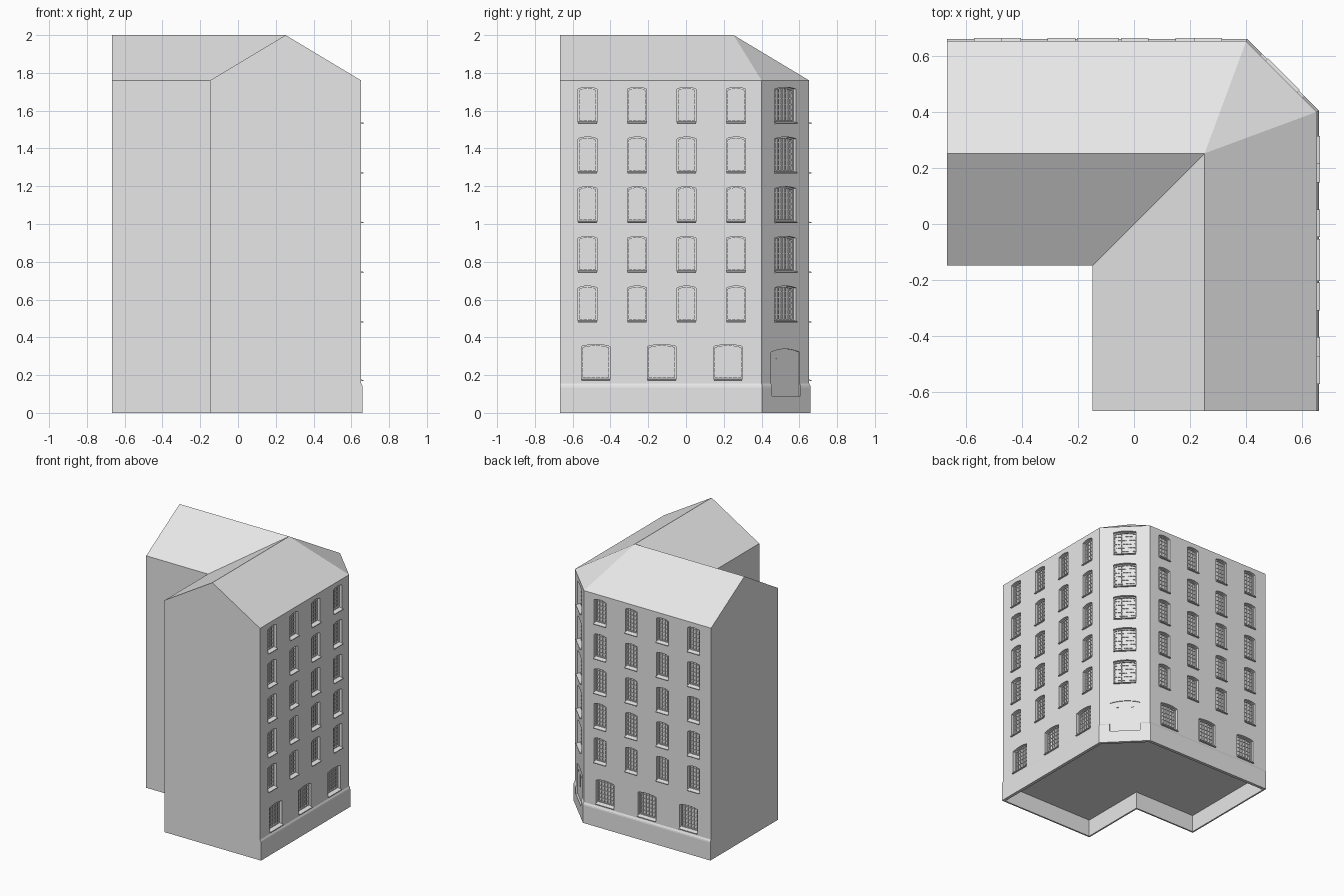
import bpy, bmesh, math
from mathutils import Vector

if "Cube" in bpy.data.objects:
    bpy.data.objects.remove(bpy.data.objects["Cube"])

grey = bpy.data.materials.new("pale_grey")
grey.diffuse_color = (0.8, 0.8, 0.8, 1)
grey.use_nodes = True
grey.node_tree.nodes["Principled BSDF"].inputs["Base Color"].default_value = grey.diffuse_color

A, C, G, N = 0.652, 0.400, -0.667, -0.148   # street wall, chamfer, gable, courtyard
RIDGE, EAVE, TOP = 0.252, 1.76, 2.0
DEPTH = 0.03                                # window recess


def finish(bm, name):
    bmesh.ops.recalc_face_normals(bm, faces=bm.faces)
    me = bpy.data.meshes.new(name)
    bm.to_mesh(me)
    bm.free()
    ob = bpy.data.objects.new(name, me)
    bpy.context.collection.objects.link(ob)
    me.materials.append(grey)
    return ob


# L-shaped footprint: d moves the street walls out, e moves the other walls in
def footprint(d, e=0.0):
    a, c, g, n = A + d, C + d * 0.414, G + e, N + e
    return [(g, n), (n, n), (n, g), (a, g), (a, c), (c, a), (g, a)]


# Body: hollow skirt, plinth with moulded top, walls and hipped L roof
bm = bmesh.new()
rings = []
for d, e, z in [(-0.015, 0.012, 0.13), (-0.015, 0.012, 0), (0.008, 0, 0), (0.008, 0, 0.135),
                (0.006, 0, 0.145), (0.003, 0, 0.15), (0, 0, 0.156), (0, 0, EAVE)]:
    rings.append([bm.verts.new((x, y, z)) for x, y in footprint(d, e)])
for lo, hi in zip(rings, rings[1:]):
    for i in range(7):
        j = (i + 1) % 7
        bm.faces.new((lo[i], lo[j], hi[j], hi[i]))
bm.faces.new(rings[0])
a, b, c, d, e, f, g = rings[-1]
r0, r1, r2 = [bm.verts.new((x, y, TOP)) for x, y in [(G, RIDGE), (RIDGE, RIDGE), (RIDGE, G)]]
for face in [(a, b, r1, r0), (b, c, r2, r1), (c, d, r2), (d, e, r1, r2),
             (e, f, r1), (f, g, r0, r1), (g, a, r0)]:
    bm.faces.new(face)
body = finish(bm, "building_body")


# Wall frames: map (along, outward, height) to world space
def wall(origin, u, n):
    o, u, n = Vector(origin), Vector(u).normalized(), Vector(n).normalized()
    return lambda p: o + u * p[0] + n * p[1] + Vector((0, 0, p[2]))


right = wall((A, 0, 0), (0, 1, 0), (1, 0, 0))
back = wall((0, A, 0), (1, 0, 0), (0, 1, 0))
mid = (A + C) / 2
corner = wall((mid, mid, 0), (1, -1, 0), (1, 1, 0))


# Opening outline with a shallow arched top, as (along, height) points
def arch(u, hw, z0, top, rise):
    pts = [(u - hw, z0), (u + hw, z0)]
    for i in range(9):
        t = 1 - i / 4
        pts.append((u + hw * t, top - rise * t * t))
    return pts


def prism(bm, m, pts, n0, n1):
    lo = [bm.verts.new(m((u, n0, z))) for u, z in pts]
    hi = [bm.verts.new(m((u, n1, z))) for u, z in pts]
    k = len(pts)
    for i in range(k):
        bm.faces.new((lo[i], lo[(i + 1) % k], hi[(i + 1) % k], hi[i]))
    bm.faces.new(lo)
    bm.faces.new(hi)


def bar(bm, m, u0, u1, z0, z1, n0, n1):
    prism(bm, m, [(u0, z0), (u1, z0), (u1, z1), (u0, z1)], n0, n1)


# Arched border between an outer and inner outline
def border(bm, m, out, inn, n0, n1):
    k = len(out)
    vs = [[bm.verts.new(m((u, n, z))) for u, z in pts]
          for pts, n in [(out, n0), (out, n1), (inn, n1), (inn, n0)]]
    for p, q in zip(vs, vs[1:] + vs[:1]):
        for i in range(k):
            j = (i + 1) % k
            bm.faces.new((p[i], p[j], q[j], q[i]))


cut, frames, sills = bmesh.new(), bmesh.new(), bmesh.new()


def window(m, u, hw, z0, top, cols, rows):
    rise, t = 0.010, 0.007
    prism(cut, m, arch(u, hw, z0, top, rise), -DEPTH, 0.05)
    zb = z0 + 0.012
    border(frames, m, arch(u, hw, zb, top, rise), arch(u, hw - t, zb + t, top - t, rise),
           -DEPTH - 0.001, -DEPTH + 0.010)
    # glazing bars
    for i in range(1, cols):
        x = u - hw + 2 * hw * i / cols
        zt = top - rise * ((x - u) / hw) ** 2 - t / 2
        bar(frames, m, x - 0.0025, x + 0.0025, zb, zt, -DEPTH - 0.001, -DEPTH + 0.006)
    for i in range(1, rows):
        z = zb + (top - zb) * i / rows
        bar(frames, m, u - hw, u + hw, z - 0.0025, z + 0.0025, -DEPTH - 0.001, -DEPTH + 0.005)
    # sloping sill
    prof = [(-DEPTH, z0), (0.012, z0), (0.012, z0 + 0.006), (-DEPTH, z0 + 0.014)]
    ends = [[sills.verts.new(m((x, n, z))) for n, z in prof] for x in (u - hw + .0005, u + hw - .0005)]
    for i in range(4):
        j = (i + 1) % 4
        sills.faces.new((ends[0][i], ends[0][j], ends[1][j], ends[1][i]))
    sills.faces.new(ends[0])
    sills.faces.new(ends[1])


# Five upper storeys and the wide ground-floor windows
for k in range(5):
    z = 0.478 + 0.263 * k
    for m in (right, back):
        for i in range(4):
            window(m, -0.521 + 0.262 * i, 0.05, z, z + 0.194, 4, 6)
    window(corner, 0, 0.081, z, z + 0.194, 6, 6)
for m in (right, back):
    for i in range(3):
        window(m, -0.478 + 0.35 * i, 0.075, 0.168, 0.362, 6, 6)

# Corner doorway cut through the plinth
prism(cut, corner, arch(0, 0.107, 0.09, 0.338, 0.016), -0.006, 0.05)
cutter = finish(cut, "opening_cutter")
cutter.hide_render = True
cutter.hide_viewport = False
mod = body.modifiers.new("openings", "BOOLEAN")
mod.operation, mod.solver, mod.object = "DIFFERENCE", "EXACT", cutter
bpy.context.view_layer.objects.active = body
body.select_set(True)
bpy.ops.object.modifier_apply(modifier=mod.name)
bpy.data.objects.remove(cutter)

finish(frames, "window_frames")
finish(sills, "window_sills")

# Door seam and hinges
door = bmesh.new()
bar(door, corner, -0.002, 0.002, 0.19, 0.28, -0.008, -0.003)
for s in (-1, 1):
    bar(door, corner, s * 0.055 - 0.008, s * 0.055 + 0.008, 0.285, 0.29, -0.008, -0.003)
finish(door, "door_details")
